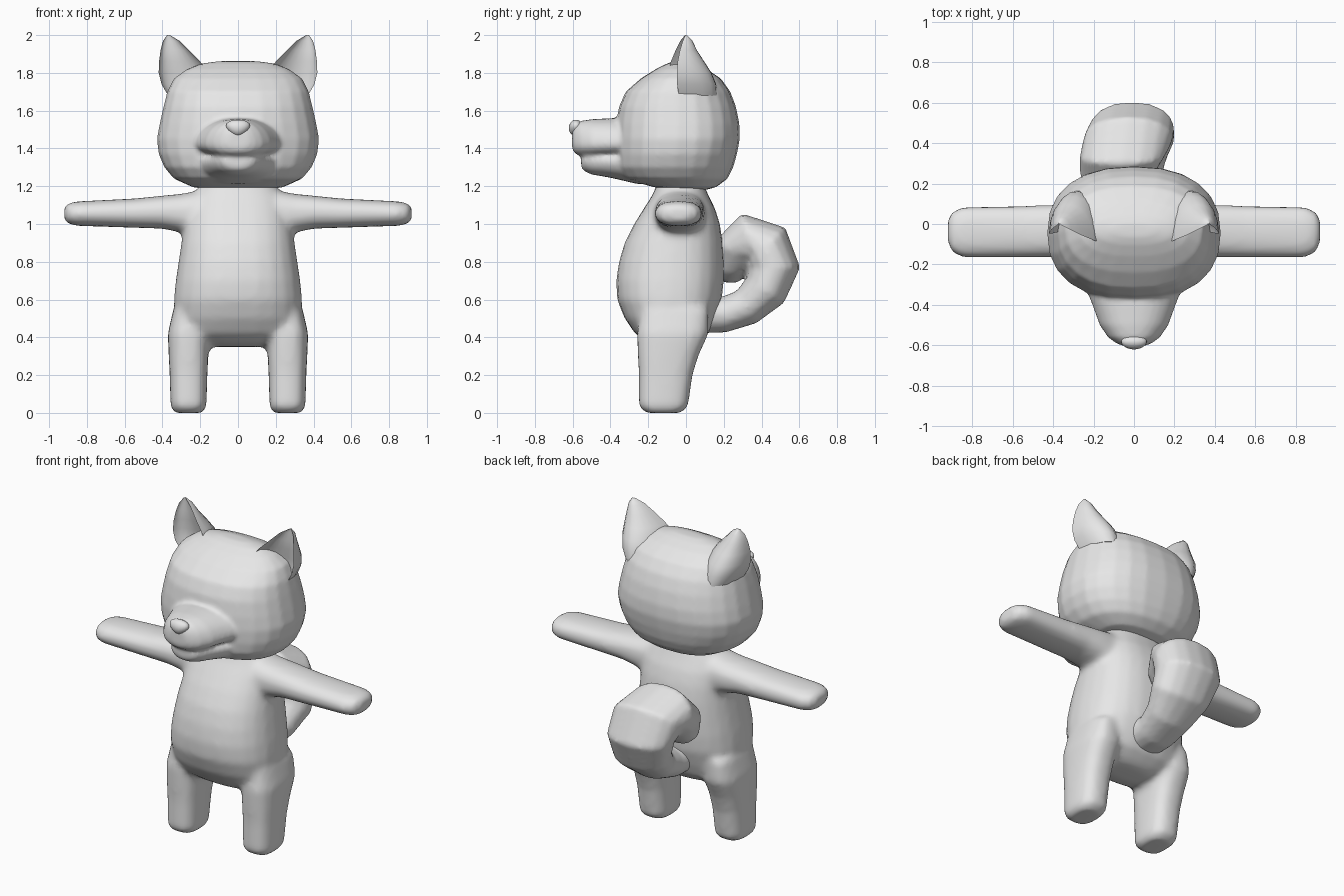
import bpy
import bmesh
import math
from mathutils import Vector

cube = bpy.data.objects.get("Cube")
if cube:
    bpy.data.objects.remove(cube, do_unlink=True)

grey = bpy.data.materials.new("plain_grey")
grey.use_nodes = True
grey.diffuse_color = (0.8, 0.8, 0.8, 1)
grey.node_tree.nodes["Principled BSDF"].inputs["Base Color"].default_value = (0.8, 0.8, 0.8, 1)

X, Y, Z = Vector((1, 0, 0)), Vector((0, 1, 0)), Vector((0, 0, 1))


def skin(bm, loops):
    """Bridge equal point loops into a closed solid."""
    rings = [[bm.verts.new(p) for p in loop] for loop in loops]
    n = len(rings[0])
    for a, b in zip(rings, rings[1:]):
        for i in range(n):
            j = (i + 1) % n
            bm.faces.new((a[i], a[j], b[j], b[i]))
    bm.faces.new(rings[0])
    bm.faces.new(rings[-1])


def oval(center, u, v, power=2.4, taper=0.0, sides=24):
    """Rounded-box cross-section; taper narrows it towards +v."""
    pts = []
    for i in range(sides):
        a = 2 * math.pi * i / sides
        c, s = math.cos(a), math.sin(a)
        c = math.copysign(abs(c) ** (2 / power), c)
        s = math.copysign(abs(s) ** (2 / power), s)
        pts.append(center + u * c * (1 - taper * s) + v * s)
    return pts


def upright(bm, rows, x=0.0, power=2.4):
    """Loft along z from rows of height, front, back, half width."""
    skin(bm, [oval(Vector((x, (f + b) / 2, z)), X * w, Y * (b - f) / 2, power)
              for z, f, b, w in rows])


def forward(bm, rows, taper):
    """Loft along y from rows of depth, half width, bottom, top."""
    skin(bm, [oval(Vector((0, y, (lo + hi) / 2)), X * w, Z * (hi - lo) / 2, 2.4, taper)
              for y, w, lo, hi in rows])


def finish(bm, name, voxel=0, smoothing=0):
    bmesh.ops.recalc_face_normals(bm, faces=bm.faces)
    mesh = bpy.data.meshes.new(name)
    bm.to_mesh(mesh)
    bm.free()
    mesh.materials.append(grey)
    ob = bpy.data.objects.new(name, mesh)
    bpy.context.collection.objects.link(ob)
    bpy.ops.object.select_all(action='DESELECT')
    ob.select_set(True)
    bpy.context.view_layer.objects.active = ob
    bpy.ops.object.shade_smooth_by_angle(angle=math.radians(50))
    if voxel:
        blend = ob.modifiers.new("blend", 'REMESH')
        blend.mode = 'VOXEL'
        blend.voxel_size = voxel
        blend.use_smooth_shade = True
        soften = ob.modifiers.new("soften", 'SMOOTH')
        soften.factor = 0.5
        soften.iterations = smoothing
    return ob


# Body: torso, arms and legs blended together
bm = bmesh.new()
upright(bm, [
    (0.35, -0.12, 0.02, 0.14), (0.37, -0.20, 0.06, 0.24), (0.42, -0.27, 0.12, 0.32),
    (0.50, -0.325, 0.155, 0.335), (0.60, -0.365, 0.19, 0.34), (0.70, -0.37, 0.20, 0.33),
    (0.80, -0.355, 0.20, 0.315), (0.90, -0.325, 0.195, 0.30), (1.00, -0.275, 0.18, 0.285),
    (1.08, -0.225, 0.155, 0.27), (1.15, -0.18, 0.12, 0.24), (1.22, -0.15, 0.09, 0.19)])
arm = [(0.12, -0.17, 0.10, 0.88, 1.18), (0.22, -0.17, 0.10, 0.92, 1.175),
       (0.30, -0.165, 0.10, 0.955, 1.16), (0.40, -0.165, 0.095, 0.975, 1.15),
       (0.55, -0.165, 0.09, 0.98, 1.135), (0.85, -0.165, 0.085, 0.99, 1.12),
       (0.90, -0.14, 0.06, 1.0, 1.11), (0.92, -0.09, 0.02, 1.025, 1.09)]
leg = [(0.0, -0.21, -0.03, 0.075), (0.03, -0.25, 0.01, 0.095), (0.20, -0.25, 0.035, 0.10),
       (0.30, -0.255, 0.065, 0.105), (0.42, -0.26, 0.12, 0.11), (0.55, -0.24, 0.12, 0.08)]
for side in (-1, 1):
    skin(bm, [oval(Vector((side * x, (f + b) / 2, (lo + hi) / 2)), Y * (b - f) / 2,
                   Z * (hi - lo) / 2) for x, f, b, lo, hi in arm])
    upright(bm, leg, side * 0.262, 2.7)
finish(bm, "body", 0.018, 8)

# Head: skull, upper muzzle and chin blended together
bm = bmesh.new()
upright(bm, [
    (1.18, -0.04, 0.10, 0.12), (1.195, -0.17, 0.16, 0.24), (1.24, -0.33, 0.22, 0.34),
    (1.30, -0.37, 0.25, 0.39), (1.37, -0.375, 0.27, 0.42), (1.45, -0.375, 0.285, 0.43),
    (1.53, -0.37, 0.283, 0.415), (1.62, -0.355, 0.265, 0.395), (1.70, -0.32, 0.235, 0.375),
    (1.77, -0.24, 0.185, 0.34), (1.82, -0.16, 0.11, 0.27), (1.85, -0.10, 0.04, 0.19),
    (1.862, -0.06, 0.0, 0.10)], power=2.35)
forward(bm, [(-0.25, 0.26, 1.36, 1.56), (-0.40, 0.20, 1.355, 1.56), (-0.50, 0.165, 1.355, 1.555),
             (-0.56, 0.125, 1.36, 1.545), (-0.59, 0.085, 1.375, 1.525),
             (-0.603, 0.05, 1.40, 1.50)], 0.2)
forward(bm, [(-0.25, 0.24, 1.21, 1.40), (-0.40, 0.165, 1.245, 1.385), (-0.50, 0.115, 1.262, 1.38),
             (-0.54, 0.085, 1.28, 1.37), (-0.555, 0.05, 1.30, 1.355)], -0.15)
finish(bm, "head", 0.013, 4)

# Nose: a flattened ball, wider at the top
bm = bmesh.new()
bmesh.ops.create_uvsphere(bm, u_segments=20, v_segments=12, radius=1)
for v in bm.verts:
    v.co = Vector((0.06 * v.co.x * (1 + 0.35 * v.co.z), -0.582 + 0.038 * v.co.y,
                   1.508 + 0.044 * v.co.z))
finish(bm, "nose")

# Ears: rounded backs, hollow fronts; rows of height, inner x, outer x, front y, back y
ear = [(1.68, 0.15, 0.37, -0.09, 0.17), (1.74, 0.145, 0.405, -0.10, 0.165),
       (1.80, 0.155, 0.42, -0.095, 0.14), (1.86, 0.20, 0.418, -0.08, 0.10),
       (1.92, 0.26, 0.41, -0.055, 0.06), (1.97, 0.31, 0.397, -0.03, 0.035),
       (2.0, 0.36, 0.375, -0.005, 0.006)]
for side, name in ((-1, "right_ear"), (1, "left_ear")):
    bm = bmesh.new()
    loops = []
    for z, inner, outer, front, back in ear:
        mid, half, depth = (inner + outer) / 2, (outer - inner) / 2, back - front
        arc = [math.pi * i / 10 for i in range(11)]
        trace = [(a, 1.0) for a in arc] + [(a, 0.45) for a in reversed(arc[1:-1])]
        loops.append([Vector((side * (mid - half * math.cos(a)),
                              front + depth * (k * math.sin(a) * 0.88
                                               + 0.2 * (1 - math.cos(a)) / 2), z))
                      for a, k in trace])
    skin(bm, loops)
    finish(bm, name)

# Tail: thick curl; rows of centre x, y, z, sideways radius, thickness radius
tail = [(0, 0.05, 0.53, 0.13, 0.11), (0, 0.20, 0.52, 0.13, 0.095),
        (0.01, 0.32, 0.56, 0.15, 0.10), (0.01, 0.42, 0.65, 0.19, 0.12),
        (-0.01, 0.465, 0.77, 0.21, 0.14), (-0.03, 0.42, 0.875, 0.22, 0.15),
        (-0.06, 0.33, 0.905, 0.21, 0.155), (-0.09, 0.26, 0.84, 0.18, 0.13),
        (-0.12, 0.235, 0.74, 0.12, 0.085), (-0.13, 0.235, 0.69, 0.05, 0.04)]
bm = bmesh.new()
loops = []
for i, (x, y, z, wide, thick) in enumerate(tail):
    before, after = tail[max(i - 1, 0)], tail[min(i + 1, len(tail) - 1)]
    along = Vector((0, after[1] - before[1], after[2] - before[2])).normalized()
    loops.append(oval(Vector((x, y, z)), X * wide, along.cross(X) * thick, 2.2, 0, 16))
skin(bm, loops)
finish(bm, "tail", 0.016, 4)
